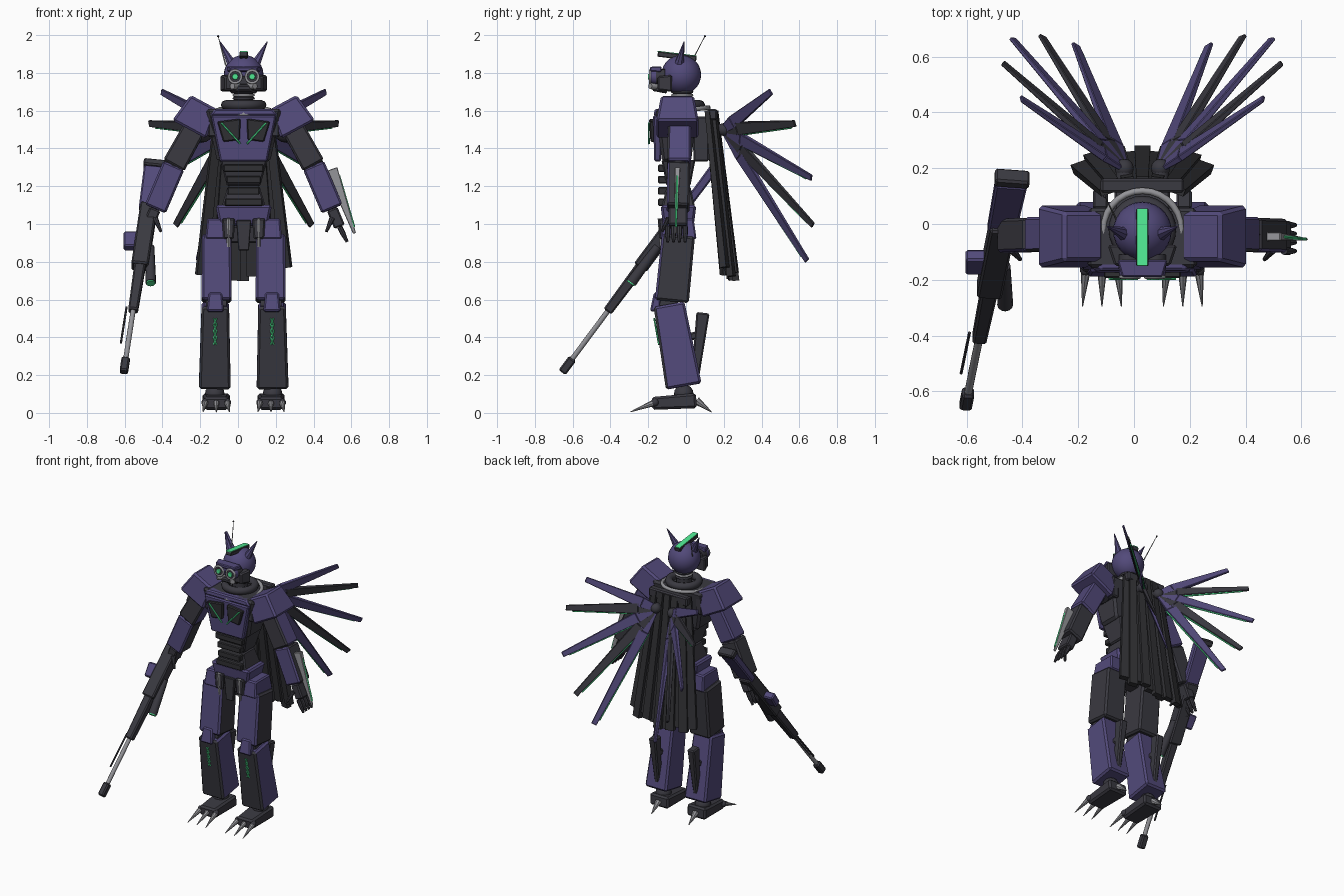
import bpy, bmesh, math, random
from mathutils import Vector, Matrix

random.seed(4)
if "Cube" in bpy.data.objects:
    bpy.data.objects.remove(bpy.data.objects["Cube"], do_unlink=True)

AXIS = .03  # body centre line
RIGHT, UP, FORWARD = Vector((1, 0, 0)), Vector((0, 0, 1)), Vector((0, -1, 0))


def material(name, red, green, blue):
    mat = bpy.data.materials.new(name)
    mat.use_nodes = True
    mat.diffuse_color = (red, green, blue, 1)
    shader = mat.node_tree.nodes["Principled BSDF"]
    shader.inputs["Base Color"].default_value = mat.diffuse_color
    return mat


PURPLE = material("dusk purple", .085, .068, .195)
DARK = material("charcoal", .042, .041, .052)
BLACK = material("dark cloth", .03, .03, .034)
GREY = material("steel grey", .3, .3, .32)
GREEN = material("glow green", .08, .8, .29)


def P(x, y, z, side=1):
    return Vector((AXIS + side * x, y, z))


def smooth(ob, degrees=40):
    bpy.ops.object.select_all(action="DESELECT")
    ob.select_set(True)
    bpy.context.view_layer.objects.active = ob
    bpy.ops.object.shade_smooth_by_angle(angle=math.radians(degrees))


def finish(name, bm, *materials):
    bmesh.ops.recalc_face_normals(bm, faces=bm.faces)
    mesh = bpy.data.meshes.new(name)
    bm.to_mesh(mesh)
    bm.free()
    for mat in materials:
        mesh.materials.append(mat)
    ob = bpy.data.objects.new(name, mesh)
    bpy.context.collection.objects.link(ob)
    return ob


def bar(name, start, end, width, depth, mat, taper=1, bevel=.008, hint=RIGHT, front=None):
    """Bevelled block from start to end, scaled by taper at its end."""
    along = (end - start).normalized()
    across = (hint - along * along.dot(hint)).normalized() * width / 2
    deep = along.cross(across).normalized() * depth / 2
    bm = bmesh.new()
    low, high = [[bm.verts.new(centre + size * offset)
                  for offset in (-across - deep, across - deep, across + deep, deep - across)]
                 for centre, size in ((start, 1), (end, taper))]
    bm.faces.new(low)
    bm.faces.new(high)
    for i in range(4):
        bm.faces.new((low[i - 1], low[i], high[i], high[i - 1]))
    bmesh.ops.recalc_face_normals(bm, faces=bm.faces)
    if bevel:
        bmesh.ops.bevel(bm, geom=list(bm.edges), offset=bevel, segments=1, affect="EDGES")
    bm.normal_update()
    for face in bm.faces:  # faces that look forward take the front colour
        face.material_index = int(front is not None and face.normal.y < -.4)
    return finish(name, bm, mat, front or mat)


def block(name, y, top, bottom, width, depth, mat, taper=1, **options):
    return bar(name, P(0, y, top), P(0, y, bottom), width, depth, mat, taper, **options)


def rod(name, start, end, radius, mat, taper=1, sides=12):
    way = end - start
    turn = way.to_track_quat("Z", "Y").to_matrix().to_4x4()
    bm = bmesh.new()
    bmesh.ops.create_cone(bm, cap_ends=True, segments=sides, radius1=radius, radius2=radius * taper,
                          depth=way.length, matrix=Matrix.Translation((start + end) / 2) @ turn)
    smooth(finish(name, bm, mat))


def ball(name, centre, radius, mat, segments=16):
    bm = bmesh.new()
    bmesh.ops.create_uvsphere(bm, u_segments=segments, v_segments=segments // 2, radius=radius,
                              matrix=Matrix.Translation(centre))
    smooth(finish(name, bm, mat))


def ring(name, centre, radius, thickness, mat, tilt=0):
    bpy.ops.mesh.primitive_torus_add(location=centre, rotation=(tilt, 0, 0), major_radius=radius,
                                     minor_radius=thickness, major_segments=28, minor_segments=8)
    ob = bpy.context.object
    ob.name = name
    ob.data.materials.append(mat)
    smooth(ob, degrees=60)


# Head, crest, face mask and antenna
ball("head", P(0, -.025, 1.79), .105, PURPLE, segments=28)
crest_front, crest_back = P(0, -.15, 1.9), P(0, .055, 1.875)
bar("crest", crest_front, crest_back, .045, .028, DARK, bevel=.004)
lift = UP * .014
bar("crest_glow", crest_front + lift, crest_back + lift, .038, .006, GREEN, bevel=0)
mask = P(0, -.075, 1.745)
bar("face_mask", mask, mask + FORWARD * .075, .25, .09, DARK, taper=.8)
chin = P(0, -.1, 1.72)
bar("jaw", chin, chin + FORWARD * .08, .15, .06, DARK, taper=.5)
brow = P(0, -.13, 1.82)
bar("goggle_brow", brow, brow + FORWARD * .06, .18, .03, PURPLE, taper=.8, bevel=.005)
antenna_tip = P(-.135, .1, 1.994)
rod("antenna", P(-.095, .02, 1.84), antenna_tip, .004, GREY, taper=.5, sides=6)
ball("antenna_tip", antenna_tip, .006, DARK, segments=8)

# Neck and collar
neck = P(0, -.02, 1.58)
rod("neck", neck, neck + UP * .14, .05, DARK)
for i, mat in enumerate((DARK, GREY, DARK)):
    ring("neck_ring", neck + UP * (.085 + i * .017), .052, .007, mat)
ring("collar", neck + UP * .05, .095, .026, DARK)
ring("collar_cable", neck + UP * .02, .14, .012, GREY, tilt=.12)

# Chest, back, waist and pelvis
block("chest", -.05, 1.61, 1.33, .4, .22, DARK, taper=.7, bevel=.015)
block("chest_plate", -.15, 1.575, 1.33, .345, .05, PURPLE, taper=.72)
block("collar_plate", -.135, 1.61, 1.575, .3, .06, PURPLE, taper=1.2)
block("backpack", .08, 1.57, 1.33, .2, .09, DARK, taper=.9)
block("waist_upper", -.04, 1.34, 1.2, .25, .18, DARK, taper=.7)
block("waist_lower", -.04, 1.08, 1.2, .24, .18, DARK, taper=.7)
for i in range(4):
    z = 1.315 - i * .06
    block("belly_plate", -.12, z, z - .04, .16 + .03 * abs(i - 1.7), .055, BLACK, bevel=.005)
block("pelvis", -.04, 1.1, .99, .3, .19, PURPLE, taper=.85, bevel=.012)
block("hip_core", -.04, .99, .9, .22, .13, DARK, taper=.7)
block("front_skirt", -.13, 1.02, .86, .08, .025, DARK, taper=.7, bevel=.004)

for side in (-1, 1):
    out = RIGHT * side

    # Horns, goggles and breathers
    rod("horn", P(.065, -.035, 1.85, side), P(.125, -.01, 1.965, side), .026, PURPLE, taper=.1, sides=8)
    goggle = P(.045, -.11, 1.78, side)
    lens = goggle + FORWARD * .08
    rod("goggle", goggle, lens - FORWARD * .03, .04, DARK, sides=16)
    rod("goggle_barrel", lens - FORWARD * .03, lens, .04, PURPLE, taper=.9, sides=16)
    rod("goggle_glass", lens, lens + FORWARD * .004, .03, DARK, sides=16)
    ring("goggle_rim", lens, .033, .007, GREY, tilt=math.pi / 2)
    rod("eye", lens, lens + FORWARD * .01, .018, GREEN, taper=.8)
    breather = P(.03, -.15, 1.73, side)
    rod("breather", breather, breather + FORWARD * .04 + out * .03, .02, GREY, taper=.8)

    # Chest vents with a glowing chevron
    bar("chest_vent", P(.078, -.18, 1.55, side), P(.064, -.178, 1.44, side),
        .125, .03, BLACK, taper=.7, bevel=.006)
    rod("vent_glow", P(.118, -.197, 1.535, side), P(.018, -.196, 1.425, side), .005, GREEN, sides=6)

    # Legs
    hip, thigh_end = P(.143, -.04, .94, side), P(.143, -.075, .59, side)
    knee, ankle = P(.15, -.09, .575, side), P(.153, -.012, .14, side)
    bar("hip_plate", hip + UP * .09, hip - UP * .02, .1, .16, PURPLE, taper=1.2)
    guard = P(.08, -.13, 1.03, side)
    bar("hip_guard", guard, guard - UP * .11, .07, .03, DARK, taper=.8)
    rod("hip_piston", guard + FORWARD * .01, guard - UP * .15, .01, GREY, sides=8)
    bar("thigh", hip, thigh_end, .155, .175, DARK, taper=1.03, bevel=.012, front=PURPLE)
    rod("knee_joint", knee - out * .06, knee + out * .05, .05, DARK)
    cap = knee + FORWARD * .06
    bar("knee_cap", cap + UP * .06, cap + FORWARD * .015 - UP * .04, .07, .04, PURPLE, taper=1.3)
    bar("shin", knee, ankle, .145, .165, PURPLE, taper=1.16, bevel=.012, front=DARK)
    fin = P(.15, .09, .53, side)
    bar("calf_fin", fin, P(.15, .05, .2, side), .055, .07, DARK, taper=.6)
    bar("calf_strut", fin - UP * .11, knee - UP * .2, .04, .04, DARK)
    for shift in (-.008, .008):
        marks = [knee.lerp(ankle, .17 + i * .08) + FORWARD * .092 + RIGHT * shift * (-1) ** i
                 for i in range(5)]
        for start, end in zip(marks, marks[1:]):
            rod("shin_glow", start, end, .0045, GREEN, sides=6)

    # Feet and claws
    heel = P(.145, .055, .065, side)
    ball("ankle_ball", ankle - UP * .04, .052, DARK)
    bar("foot", heel, heel + FORWARD * .235 - UP * .015, .145, .08, DARK, taper=.85, bevel=.012)
    for spread in (-.058, 0, .058):
        toe = heel + FORWARD * .22 + RIGHT * spread - UP * .01
        ball("toe", toe, .022, DARK, segments=10)
        rod("claw", toe, toe + FORWARD * .13 + RIGHT * spread / 5 - UP * .05, .018, GREY,
            taper=.1, sides=8)
    rod("heel_claw", heel, heel - FORWARD * .08 - UP * .06, .022, GREY, taper=.1, sides=8)

    # Shoulders and arms
    shoulder, elbow = P(.265, -.035, 1.5, side), P(.37, -.038, 1.31, side)
    wrist = P(.468, -.042, 1.08, side)
    ball("shoulder_joint", shoulder - out * .04, .07, DARK)
    bar("shoulder_pad", P(.288, -.045, 1.5, side), P(.21, -.045, 1.645, side),
        .205, .225, PURPLE, taper=.78, bevel=.012, hint=out + UP * .45)
    trim = P(.165, -.045, 1.46, side)
    bar("shoulder_trim", trim, trim + UP * .12, .05, .2, DARK)
    bar("upper_arm", shoulder, elbow, .12, .12, PURPLE, taper=1.05, bevel=.01, front=DARK)
    ball("elbow", elbow, .055, DARK)
    bar("forearm", elbow, wrist, .12, .12, DARK, bevel=.01, front=PURPLE)
    knuckles = wrist + out * .04 - UP * .095
    bar("palm", wrist, knuckles, .06, .1, DARK)
    for i in range(4):
        base = knuckles + FORWARD * (.055 - i * .031)
        bend = base + out * .02 - UP * .04
        rod("finger", base, bend, .014, DARK, sides=8)
        rod("fingertip", bend, bend + out * .02 - UP * .04, .013, DARK, taper=.6, sides=8)
    thumb = wrist + FORWARD * .05 - UP * .05
    rod("thumb", thumb, thumb + FORWARD * .035 - out * .03 - UP * .07, .015, DARK, taper=.5, sides=8)

    # Wings: five longer and longer blades swung down in one plane
    root = P(.065, .2, 1.5, side)
    first = Vector((side * .37, .25, .2)).normalized()
    normal = first.cross(Vector((side * .19, .45, -.68))).normalized()
    rod("wing_mount", root + FORWARD * .1, root, .03, DARK)
    ball("wing_hub", root, .034, DARK)
    for i, swing in enumerate((0, 22, 49, 70, 85)):
        way = Matrix.Rotation(math.radians(swing), 3, normal) @ first
        edge = normal.cross(way)
        tip = root + way * (.49 + .088 * i)
        middle = root.lerp(tip, .2)
        mat = DARK if i % 2 else PURPLE
        bar("feather_root", middle, root, .07, .026, mat, taper=.6, bevel=.003, hint=edge)
        bar("feather", middle, tip, .07, .026, mat, taper=.5, bevel=.003, hint=edge)
        if i:
            rod("feather_glow", middle + edge * .036, tip + edge * .022 - way * .04,
                .006, GREEN, taper=.7, sides=6)

# Left arm blade
blade, blade_tip = P(.465, -.045, 1.29), P(.587, -.055, .95)
bar("arm_blade", blade, blade_tip, .065, .03, GREY, taper=.25, bevel=.003)
rod("arm_blade_glow", blade.lerp(blade_tip, .1) + RIGHT * .028, blade.lerp(blade_tip, .9) + RIGHT * .01,
    .006, GREEN, sides=6)

# Cape of hanging strips with a ragged hem
for i in range(-5, 6):
    u = i / 5
    fold = .01 * (-1) ** i
    hem = .7 + random.uniform(0, .13) * abs(u)
    bar("cape_strip", P(u * .225, .255 - .04 * u * u + fold, hem),
        P(u * .13, .148 - .02 * u * u + fold, 1.6),
        .058, .035, BLACK, taper=.75, bevel=0, hint=Vector((1, -.35 * u, 0)))
block("cape_yoke", .138, 1.61, 1.55, .3, .05, DARK)

# Rifle held in the right hand, pointing down and forward
BUTT, MUZZLE = Vector((-.435, .175, 1.33)), Vector((-.605, -.655, .215))


def rifle_block(part, start, end, width, depth, mat, taper=1):
    bar("rifle_" + part, BUTT.lerp(MUZZLE, start), BUTT.lerp(MUZZLE, end), width, depth, mat, taper)


rifle_block("butt", 0, .03, .125, .06, DARK)
rifle_block("stock", .03, .23, .115, .05, PURPLE, taper=.9)
rifle_block("receiver", .21, .5, .09, .08, DARK)
rifle_block("handguard", .48, .71, .06, .06, DARK, taper=.85)
rifle_block("muzzle", .935, 1, .044, .046, DARK)
rod("rifle_barrel", BUTT.lerp(MUZZLE, .7), BUTT.lerp(MUZZLE, .95), .014, GREY)
sight = Vector((-.565, -.11, .95))
bar("rifle_sight", sight, sight + FORWARD * .055 - UP * .08, .08, .05, PURPLE)
lamp, lamp_end = Vector((-.465, -.15, .88)), Vector((-.462, -.29, .69))
rod("rifle_lamp", lamp, lamp_end, .022, DARK, taper=1.3)
rod("rifle_lens", lamp_end, lamp.lerp(lamp_end, 1.03), .024, GREEN)
for leg in (RIGHT * 0, RIGHT * .03):
    rod("rifle_bipod", leg + Vector((-.59, -.39, .56)), leg + Vector((-.62, -.535, .37)), .006, DARK, sides=6)
